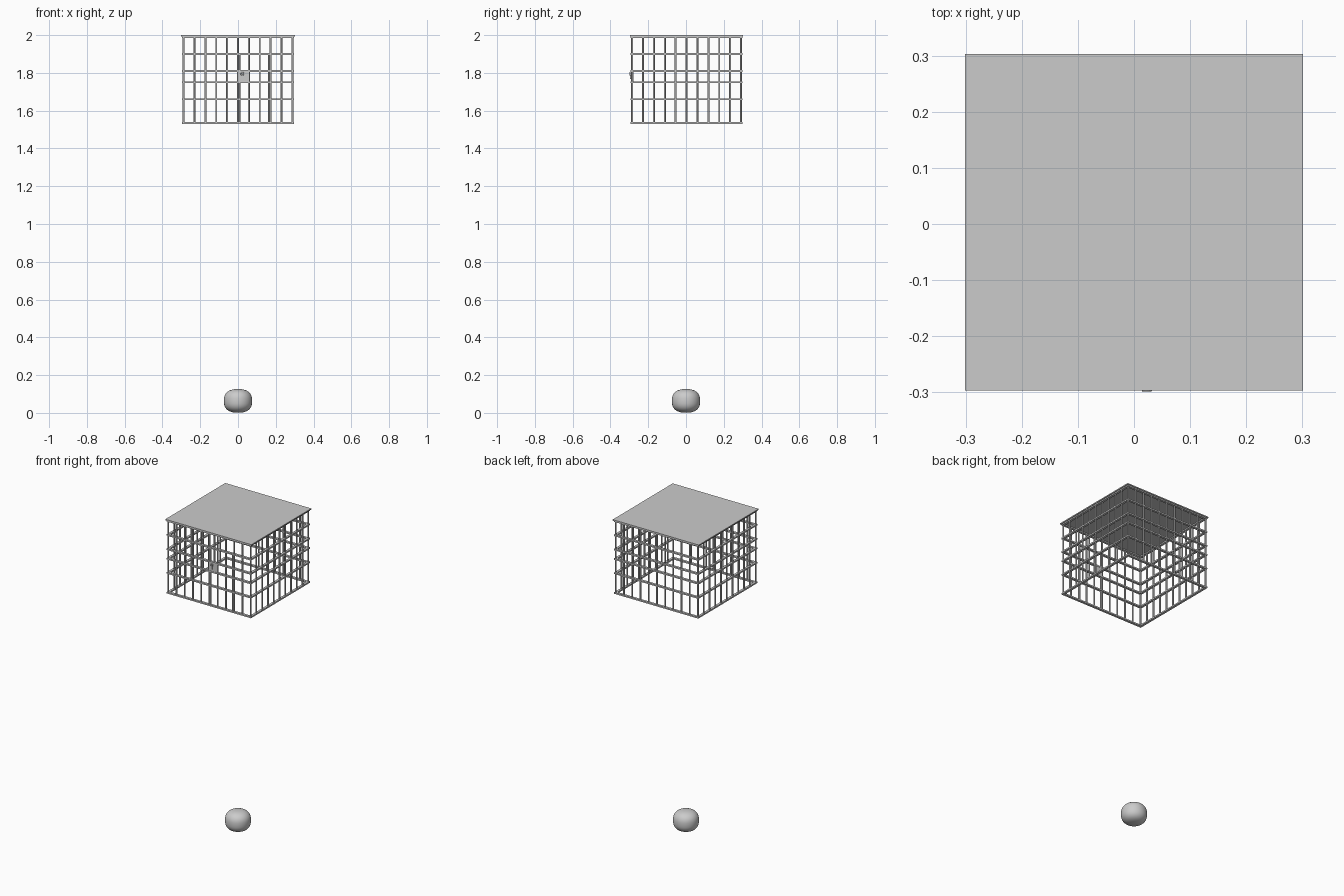
import bpy
import math

cube = bpy.data.objects.get("Cube")
if cube:
    bpy.data.objects.remove(cube, do_unlink=True)

grey = bpy.data.materials.new("light_grey")
grey.use_nodes = True
grey.diffuse_color = (0.6, 0.6, 0.6, 1)
grey.node_tree.nodes["Principled BSDF"].inputs["Base Color"].default_value = (0.6, 0.6, 0.6, 1)

CY = 0.003             # centre of the cage in depth
HALF = 0.288           # distance from centre to the bars
BOTTOM, TOP = 1.535, 1.995
BARS = 10              # gaps between bars on each side
STEP = 2 * HALF / BARS


def finish(name):
    ob = bpy.context.object
    ob.name = name
    ob.data.materials.append(grey)
    return ob


def box(name, centre, size):
    bpy.ops.mesh.primitive_cube_add(size=1, location=centre)
    ob = finish(name)
    ob.scale = size
    return ob


def rod(name, x, y, z0, z1, radius):
    bpy.ops.mesh.primitive_cylinder_add(vertices=8, radius=radius, depth=z1 - z0,
                                        location=(x, y, (z0 + z1) / 2))
    ob = finish(name)
    bpy.ops.object.shade_smooth_by_angle(angle=math.radians(50))
    return ob


# Roof sheet
box("roof", (0, CY, 1.9965), (0.602, 0.6, 0.007))

# Horizontal rails, one square ring per level
for level, z in enumerate((BOTTOM, 1.66, 1.75, 1.81, 1.90, 1.99)):
    for s, side in ((-1, "front"), (1, "back")):
        box(f"{side}_rail_{level}", (0, CY + s * HALF, z), (2 * HALF + 0.015, 0.015, 0.009))
    for s, side in ((-1, "right"), (1, "left")):
        box(f"{side}_rail_{level}", (s * HALF, CY, z), (0.015, 2 * HALF - 0.015, 0.009))

# Vertical bars around the four sides
for i in range(BARS + 1):
    t = -HALF + i * STEP
    rod(f"front_bar_{i}", t, CY - HALF, BOTTOM, TOP, 0.005)
    rod(f"back_bar_{i}", t, CY + HALF, BOTTOM, TOP, 0.005)
    if 0 < i < BARS:
        rod(f"right_bar_{i}", -HALF, CY + t, BOTTOM, TOP, 0.005)
        rod(f"left_bar_{i}", HALF, CY + t, BOTTOM, TOP, 0.005)

# Door stiles beside the hinge post and the latch post
rod("door_hinge_stile", 3 * STEP - 0.009, CY - HALF, BOTTOM, 1.9, 0.004)
rod("door_latch_stile", 0.008, CY - HALF, BOTTOM, 1.9, 0.004)

# Lock plate with a raised keyhole
box("lock_plate", (0.028, CY - HALF, 1.78), (0.055, 0.012, 0.06))
bpy.ops.mesh.primitive_torus_add(major_segments=16, minor_segments=6, major_radius=0.007,
                                 minor_radius=0.003, location=(0.023, -0.2955, 1.795),
                                 rotation=(math.pi / 2, 0, 0))
finish("keyhole_ring")
box("keyhole_slot", (0.023, -0.293, 1.778), (0.005, 0.008, 0.02))

# Squashed round ball on the ground
bpy.ops.mesh.primitive_uv_sphere_add(segments=32, ring_count=20, radius=1)
ball = finish("ball")
POWER = 0.8            # below one gives a boxier profile
for v in ball.data.vertices:
    r = math.hypot(v.co.x, v.co.y)
    if r > 1e-5:
        k = r ** POWER / r
        v.co.x *= k * 0.075
        v.co.y *= k * 0.075
    v.co.z = 0.0635 + 0.0625 * math.copysign(abs(v.co.z) ** POWER, v.co.z)
    v.co.z = max(v.co.z, 0.0)
bpy.ops.object.shade_smooth()
